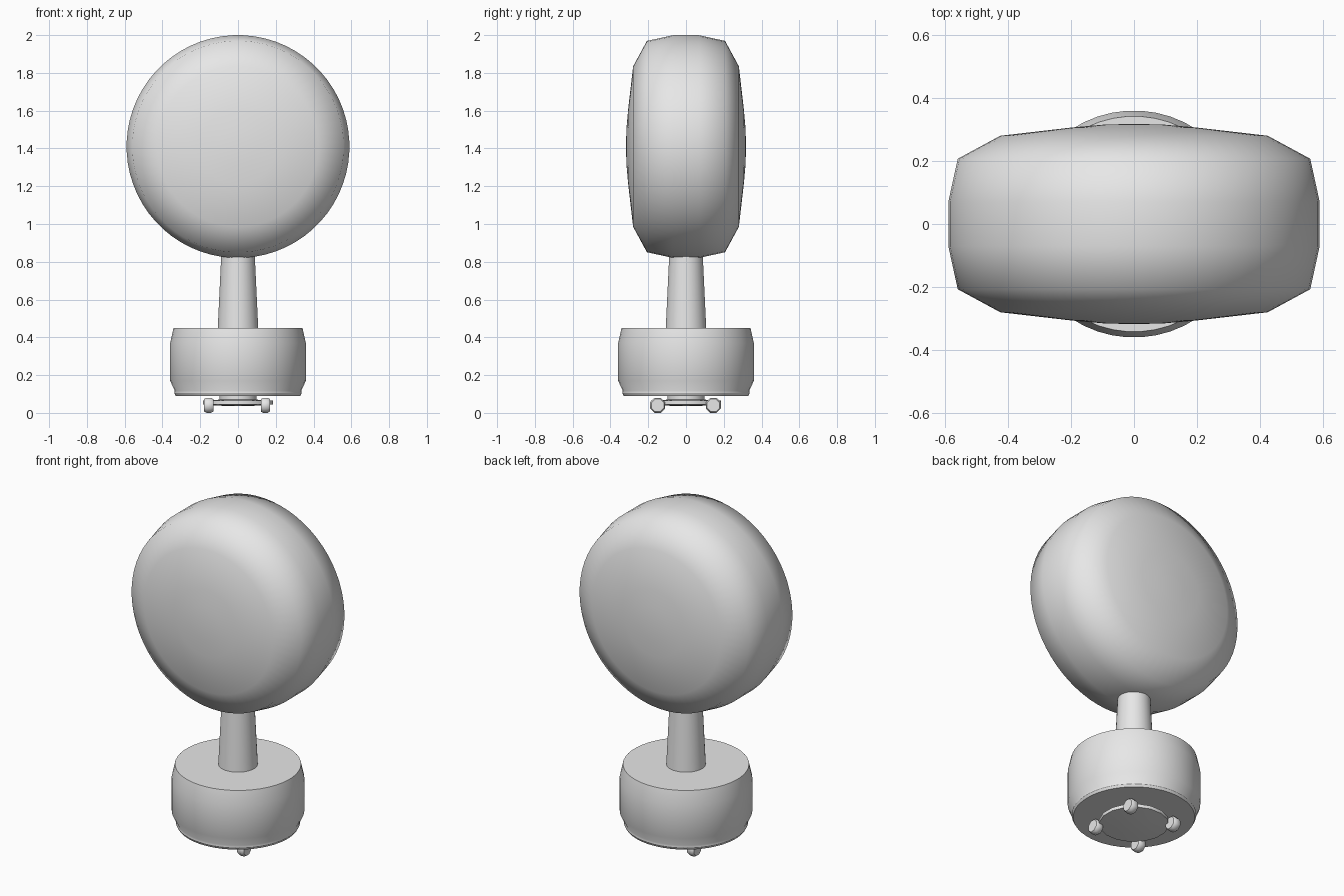
import bpy
import math
from mathutils import Matrix

cube = bpy.data.objects.get("Cube")
if cube:
    bpy.data.objects.remove(cube, do_unlink=True)

grey = bpy.data.materials.new("light_grey")
grey.use_nodes = True
colour = (0.8, 0.8, 0.8, 1)
grey.diffuse_color = colour
grey.node_tree.nodes["Principled BSDF"].inputs["Base Color"].default_value = colour


def lathe(name, profile, segments, axis="Z", centre=(0, 0, 0), angle=35):
    """Turn (radius, height) points around an axis; radius 0 closes to a pole."""
    verts, rings, faces = [], [], []
    for r, h in profile:
        count = 1 if r == 0 else segments
        rings.append([len(verts) + i % count for i in range(segments)])
        for i in range(count):
            a = math.tau * (i + 0.5) / segments
            verts.append((r * math.cos(a), r * math.sin(a), h))
    for low, high in zip(rings, rings[1:]):
        for i in range(segments):
            j = (i + 1) % segments
            loop = [low[i], low[j], high[j], high[i]]
            faces.append(list(dict.fromkeys(loop)))
    mesh = bpy.data.meshes.new(name)
    mesh.from_pydata(verts, [], faces)
    turn = {"X": Matrix.Rotation(math.pi / 2, 4, "Y"),
            "Y": Matrix.Rotation(-math.pi / 2, 4, "X"),
            "Z": Matrix.Identity(4)}[axis]
    mesh.transform(Matrix.Translation(centre) @ turn)
    mesh.materials.append(grey)
    obj = bpy.data.objects.new(name, mesh)
    bpy.context.collection.objects.link(obj)
    bpy.ops.object.select_all(action="DESELECT")
    obj.select_set(True)
    bpy.context.view_layer.objects.active = obj
    bpy.ops.object.shade_smooth_by_angle(angle=math.radians(angle))
    return obj


# Round, thick head turned about the front-back axis
half = [(0.59, 0.07), (0.56, 0.207), (0.425, 0.28), (0.2, 0.306), (0.1, 0.315), (0, 0.318)]
head = [(r, -h) for r, h in reversed(half)] + half
lathe("head", head, 64, "Y", (0, 0, 1.41), 60)

# Tapered neck
lathe("neck", [(0.108, 0.44), (0.086, 0.9)], 32)

# Drum base with chamfered rims
lathe("base", [(0, 0.09), (0.33, 0.09), (0.338, 0.105), (0.336, 0.118), (0.36, 0.17),
               (0.36, 0.37), (0.342, 0.45), (0, 0.45)], 48)

# Shallow plate under the base
lathe("under_plate", [(0, 0.036), (0.1, 0.038), (0.19, 0.045), (0.19, 0.065), (0.1, 0.07), (0.1, 0.1)], 16)

# Four small wheels
for side, x in (("right", -0.155), ("left", 0.145)):
    for end, y in (("front", -0.15), ("rear", 0.145)):
        lathe(f"wheel_{end}_{side}", [(0, -0.024), (0.036, -0.024), (0.043, -0.012), (0.043, 0.012),
                                      (0.036, 0.024), (0, 0.024)], 8, "X", (x, y, 0.04), 50)
